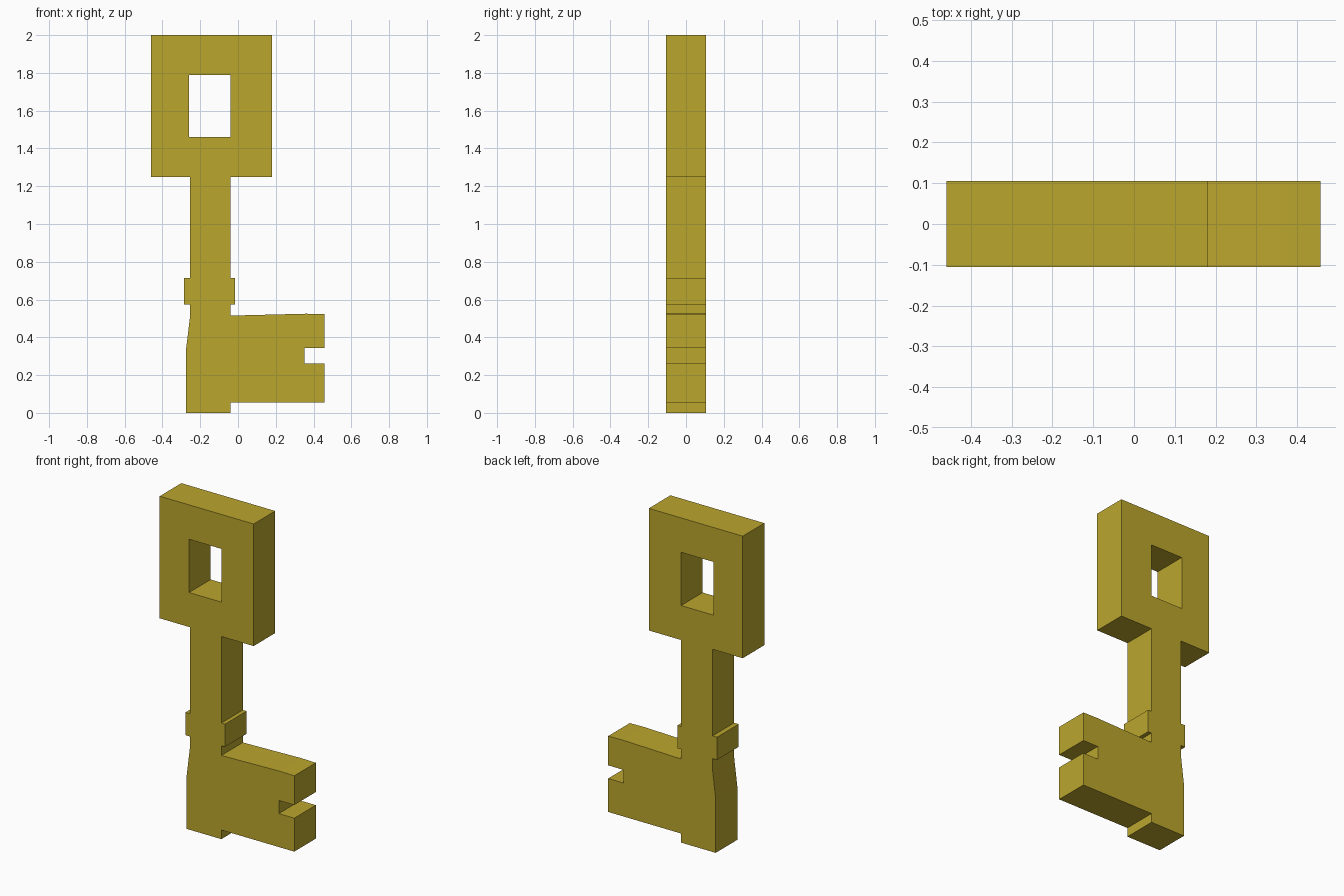
import bpy
import bmesh

if "Cube" in bpy.data.objects:
    bpy.data.objects.remove(bpy.data.objects["Cube"], do_unlink=True)

HALF_DEPTH = 0.105

brass = bpy.data.materials.new("old_brass")
brass.use_nodes = True
color = (0.50, 0.385, 0.027, 1.0)
brass.diffuse_color = color
brass.node_tree.nodes["Principled BSDF"].inputs["Base Color"].default_value = color

# Outline in (x, z), clockwise from the upper left of the bow
bow_top = [(-0.46, 2.0), (0.18, 2.0), (0.18, 1.248)]
right_shaft = [(-0.04, 1.248), (-0.04, 0.715)]
right_collar = [(-0.015, 0.715), (-0.015, 0.575), (-0.04, 0.575)]
bit = [(-0.04, 0.515), (0.36, 0.525), (0.457, 0.523), (0.457, 0.343), (0.352, 0.343),
       (0.352, 0.262), (0.457, 0.262), (0.457, 0.056), (-0.04, 0.056)]
tip = [(-0.04, 0.0), (-0.276, 0.0), (-0.276, 0.33), (-0.255, 0.50)]
left_collar = [(-0.255, 0.575), (-0.285, 0.575), (-0.285, 0.715)]
left_shaft = [(-0.255, 0.715), (-0.255, 1.248), (-0.46, 1.248)]
outline = bow_top + right_shaft + right_collar + bit + tip + left_collar + left_shaft

# Window through the bow
window = [(-0.26, 1.46), (-0.04, 1.46), (-0.04, 1.788), (-0.26, 1.788)]


def add_loop(bm, points):
    verts = [bm.verts.new((x, -HALF_DEPTH, z)) for x, z in points]
    return [bm.edges.new((a, b)) for a, b in zip(verts, verts[1:] + verts[:1])]


# Fill the flat shape and extrude it to the key's thickness
bm = bmesh.new()
edges = add_loop(bm, outline) + add_loop(bm, window)
bmesh.ops.triangle_fill(bm, edges=edges, use_beauty=True, use_dissolve=False)
result = bmesh.ops.extrude_face_region(bm, geom=bm.faces[:], use_keep_orig=True)
moved = [g for g in result["geom"] if isinstance(g, bmesh.types.BMVert)]
bmesh.ops.translate(bm, verts=moved, vec=(0, 2 * HALF_DEPTH, 0))
bmesh.ops.recalc_face_normals(bm, faces=bm.faces[:])

mesh = bpy.data.meshes.new("key_body")
bm.to_mesh(mesh)
bm.free()
mesh.materials.append(brass)
key = bpy.data.objects.new("key_body", mesh)
bpy.context.collection.objects.link(key)
